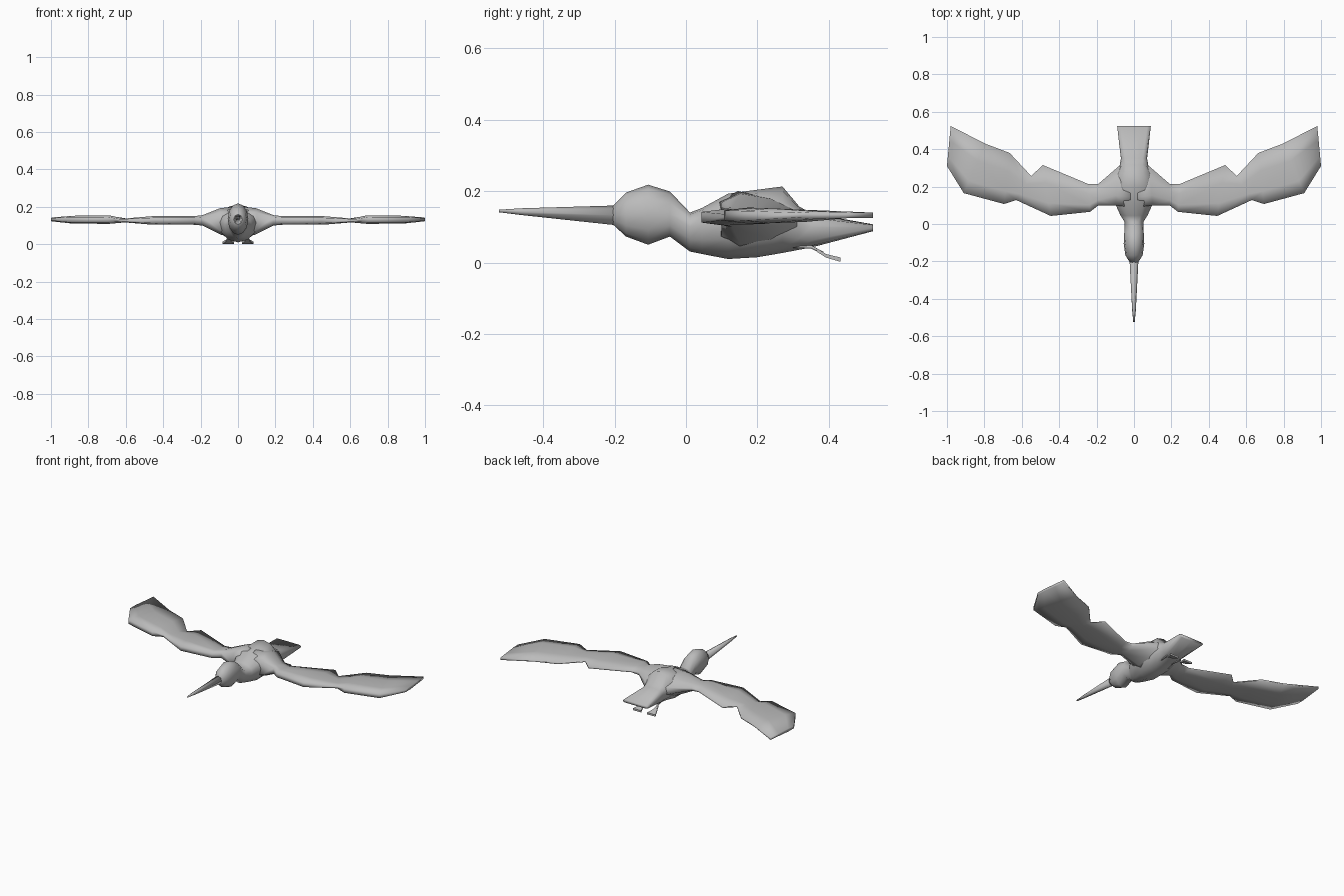
import bpy, bmesh, math
from mathutils import Vector

cube = bpy.data.objects.get("Cube")
if cube:
    bpy.data.objects.remove(cube, do_unlink=True)

GREY = (0.5, 0.5, 0.5, 1.0)
grey = bpy.data.materials.new("plain_grey")
grey.use_nodes = True
grey.diffuse_color = GREY
grey.node_tree.nodes["Principled BSDF"].inputs["Base Color"].default_value = GREY


def loft(name, rings, sharp=180):
    """Skin a list of equal-length point rings and cap both ends."""
    bm = bmesh.new()
    loops = [[bm.verts.new(p) for p in ring] for ring in rings]
    n = len(loops[0])
    for a, b in zip(loops, loops[1:]):
        for i in range(n):
            j = (i + 1) % n
            bm.faces.new((a[i], a[j], b[j], b[i]))
    bm.faces.new(loops[0])
    bm.faces.new(loops[-1])
    bmesh.ops.recalc_face_normals(bm, faces=bm.faces)
    mesh = bpy.data.meshes.new(name)
    bm.to_mesh(mesh)
    bm.free()
    mesh.materials.append(grey)
    obj = bpy.data.objects.new(name, mesh)
    bpy.context.collection.objects.link(obj)
    bpy.ops.object.select_all(action='DESELECT')
    obj.select_set(True)
    bpy.context.view_layer.objects.active = obj
    bpy.ops.object.shade_smooth_by_angle(angle=math.radians(sharp))
    return obj


def body_ring(y, low, high, half_width, mid, power=1.0, n=12):
    """Rounded cross-section; a lower power makes it boxier."""
    ring = []
    for i in range(n):
        a = math.tau * i / n
        c, s = math.cos(a), math.sin(a)
        x = half_width * math.copysign(abs(c) ** power, c)
        reach = high - mid if s > 0 else mid - low
        ring.append((x, y, mid + reach * math.copysign(abs(s) ** power, s)))
    return ring


# Beak
loft("beak", [body_ring(*r, n=8) for r in (
    (-0.524, 0.141, 0.148, 0.004, 0.145),
    (-0.46, 0.133, 0.152, 0.010, 0.143),
    (-0.19, 0.104, 0.160, 0.024, 0.132))])

# Head, neck, body and tail: y, bottom, top, half width, widest height, power
loft("body", [body_ring(*r) for r in (
    (-0.205, 0.107, 0.158, 0.022, 0.132),
    (-0.168, 0.073, 0.196, 0.046, 0.135),
    (-0.106, 0.050, 0.218, 0.055, 0.135),
    (-0.045, 0.073, 0.199, 0.052, 0.135),
    (0.011, 0.031, 0.140, 0.050, 0.100),
    (0.045, 0.024, 0.153, 0.072, 0.105),
    (0.118, 0.010, 0.193, 0.105, 0.120),
    (0.200, 0.015, 0.204, 0.115, 0.125),
    (0.270, 0.027, 0.213, 0.095, 0.125),
    (0.317, 0.036, 0.157, 0.076, 0.110, 0.8),
    (0.350, 0.042, 0.138, 0.070, 0.100, 0.6),
    (0.524, 0.088, 0.107, 0.090, 0.098, 0.35))])

# Wing stations: front x, front y, back x, back y, bottom, top, back thickness
WING = (
    (0.02, 0.09, 0.02, 0.310, 0.030, 0.200, 0.3),
    (0.10, 0.10, 0.08, 0.310, 0.052, 0.193, 0.3),
    (0.19, 0.10, 0.19, 0.215, 0.100, 0.155, 0.3),
    (0.235, 0.065, 0.245, 0.214, 0.104, 0.150, 0.2),
    (0.445, 0.043, 0.487, 0.315, 0.104, 0.150, 0.2),
    (0.63, 0.128, 0.55, 0.257, 0.117, 0.137, 0.3),
    (0.695, 0.107, 0.665, 0.380, 0.109, 0.154, 0.2),
    (0.91, 0.165, 0.797, 0.430, 0.110, 0.152, 0.2),
    (1.00, 0.310, 0.98, 0.524, 0.122, 0.143, 0.7))


def wing_ring(side, fx, fy, bx, by, low, high, back):
    mid, half = (low + high) / 2, (high - low) / 2
    outline = [(0, 0.65), (0.25, 1), (0.65, 0.8), (1, back)]
    outline += [(t, -h) for t, h in reversed(outline)]
    return [(side * (fx + (bx - fx) * t), fy + (by - fy) * t, mid + half * h)
            for t, h in outline]


def tube_ring(centre, r):
    return [(centre[0] + r * math.cos(a), centre[1], centre[2] + r * math.sin(a))
            for a in (math.tau * i / 6 for i in range(6))]


def foot_ring(x, y, z, half_width, half_thick):
    return [(x + sx * half_width, y, z + sz * half_thick)
            for sx, sz in ((-1, -1), (1, -1), (1, 1), (-1, 1))]


for side, label in ((1, "left"), (-1, "right")):
    loft(label + "_wing", [wing_ring(side, *s) for s in WING])
    # Thin trailing leg and flat fan-shaped foot
    loft(label + "_leg", [tube_ring((side * x, y, z), 0.005) for x, y, z in (
        (0.035, 0.27, 0.046), (0.045, 0.35, 0.044), (0.05, 0.385, 0.026))])
    loft(label + "_foot", [foot_ring(side * x, y, z, w, t) for x, y, z, w, t in (
        (0.049, 0.365, 0.036, 0.006, 0.005),
        (0.05, 0.392, 0.019, 0.014, 0.005),
        (0.052, 0.433, 0.008, 0.030, 0.006))], sharp=50)
